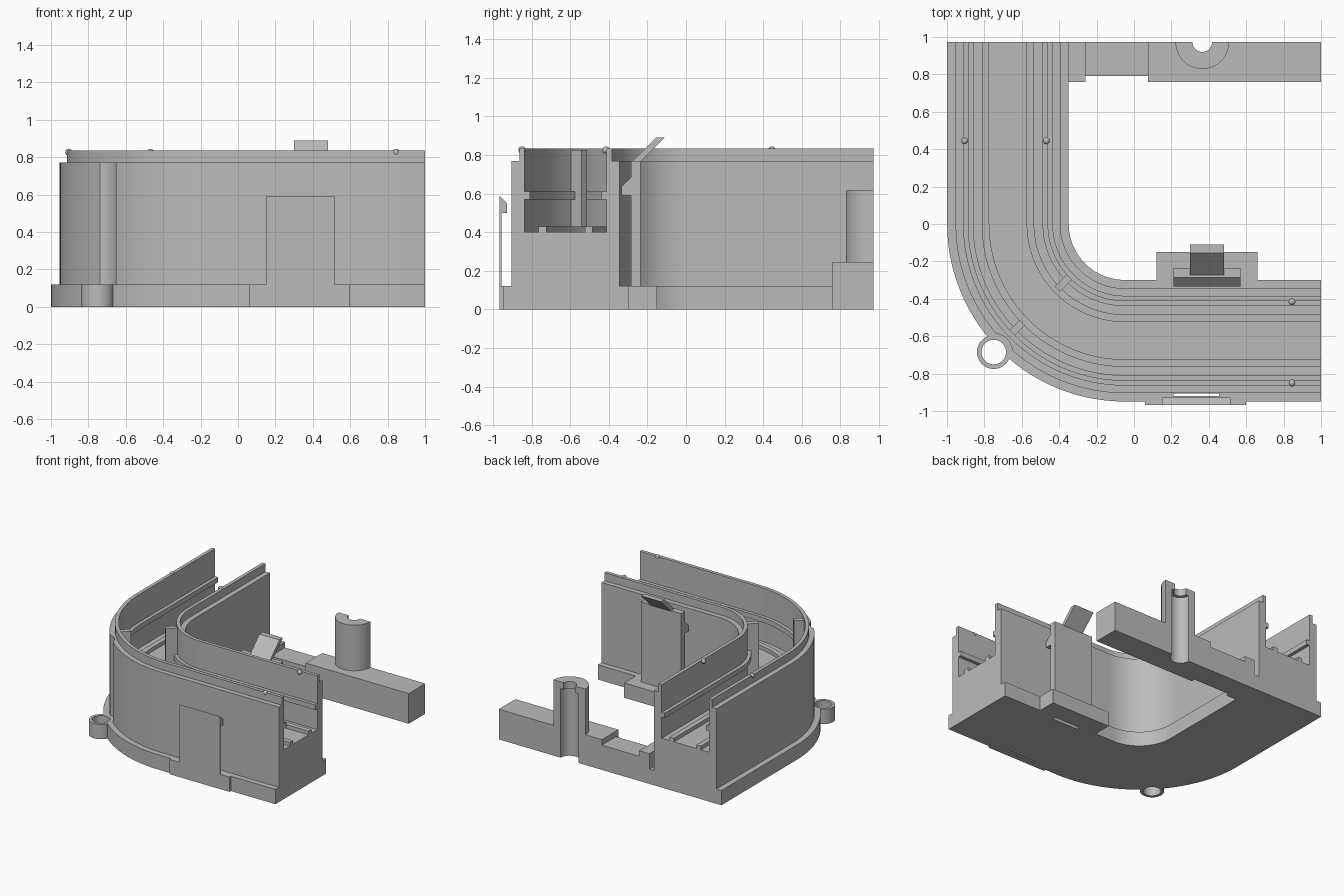
import bpy, bmesh, math
from mathutils import Vector

if "Cube" in bpy.data.objects:
    bpy.data.objects.remove(bpy.data.objects["Cube"])

grey = bpy.data.materials.new("light_grey")
grey.diffuse_color = (0.5, 0.5, 0.5, 1)
grey.use_nodes = True
grey.node_tree.nodes["Principled BSDF"].inputs["Base Color"].default_value = grey.diffuse_color


def finish(name, bm):
    bmesh.ops.recalc_face_normals(bm, faces=bm.faces)
    me = bpy.data.meshes.new(name)
    bm.to_mesh(me)
    bm.free()
    ob = bpy.data.objects.new(name, me)
    me.materials.append(grey)
    bpy.context.collection.objects.link(ob)
    return ob


def loft(name, rings):
    """Closed rings joined in order, capped at both ends."""
    bm = bmesh.new()
    loops = [[bm.verts.new(p) for p in ring] for ring in rings]
    n = len(loops[0])
    for a, b in zip(loops, loops[1:]):
        for i in range(n):
            j = (i + 1) % n
            bm.faces.new((a[i], a[j], b[j], b[i]))
    bm.faces.new(loops[0])
    bm.faces.new(loops[-1])
    return finish(name, bm)


def prism_z(name, pts, lo, hi):
    return loft(name, [[(x, y, z) for x, y in pts] for z in (lo, hi)])


def prism_x(name, pts, lo, hi):
    return loft(name, [[(x, y, z) for y, z in pts] for x in (lo, hi)])


def box(name, x0, x1, y0, y1, z0, z1):
    return prism_z(name, [(x0, y0), (x1, y0), (x1, y1), (x0, y1)], z0, z1)


def arc(cx, cy, r, a0, a1, n):
    return [(cx + r * math.cos(math.radians(a0 + (a1 - a0) * i / n)),
             cy + r * math.sin(math.radians(a0 + (a1 - a0) * i / n))) for i in range(n + 1)]


def cut(ob, cutter):
    m = ob.modifiers.new("cut", 'BOOLEAN')
    m.operation = 'DIFFERENCE'
    m.solver = 'EXACT'
    m.object = cutter
    bpy.context.view_layer.objects.active = ob
    bpy.ops.object.modifier_apply(modifier=m.name)
    bpy.data.objects.remove(cutter)


# Curved channel: half section (offset from centre line, height), mirrored and swept
BACK, RIGHT = 0.972, 1.0
CX, MID = -0.05, 0.624
half = [(0.325, 0), (0.325, 0.12), (0.28, 0.12), (0.28, 0.77), (0.24, 0.77),
        (0.24, 0.835), (0.212, 0.835), (0.212, 0.61), (0.185, 0.61), (0.185, 0.57),
        (0.212, 0.57), (0.212, 0.40), (0.14, 0.40), (0.14, 0.43), (0.10, 0.43), (0.10, 0.40)]
section = half + [(-d, z) for d, z in reversed(half)]
stations = [((CX, BACK), 180)]
stations += [((CX, 0), 180 + 90 * i / 28) for i in range(29)]
stations += [((RIGHT, 0), 270)]
rings = []
for (ox, oy), deg in stations:
    c, s = math.cos(math.radians(deg)), math.sin(math.radians(deg))
    rings.append([(ox + (MID + d) * c, oy + (MID + d) * s, z) for d, z in section])
channel = loft("channel", rings)

# Screw access groove and the two latch slots
SX, SY = -0.75, -0.685
cut(channel, prism_z("groove_cutter", arc(SX, SY, 0.10, 0, 345, 23), 0.12, 0.9))
cut(channel, prism_z("hole_cutter", arc(SX, SY, 0.066, 0, 345, 23), -0.1, 0.2))
cut(channel, box("front_slot_cutter", 0.21, 0.455, -0.92, -0.906, -0.1, 0.2))
cut(channel, box("inner_slot_cutter", 0.27, 0.51, -0.335, -0.305, -0.1, 0.2))

# Screw ring on the corner
ring = prism_z("screw_ring", arc(SX, SY, 0.09, 0, 348.75, 31), 0, 0.12)
cut(ring, prism_z("ring_cutter", arc(SX, SY, 0.066, 0, 345, 23), -0.1, 0.2))

# Corner ribs inside the channel
for name, r0, r1 in (("outer_corner_rib", 0.76, 0.84), ("inner_corner_rib", 0.41, 0.50)):
    a = math.radians(224)
    u, v = Vector((math.cos(a), math.sin(a))), Vector((-math.sin(a), math.cos(a)))
    o = Vector((CX, 0))
    pts = [o + u * r + v * t for r, t in ((r0, -.02), (r1, -.02), (r1, .02), (r0, .02))]
    prism_z(name, [tuple(p) for p in pts], 0.40, 0.825)

# Front latch: pad, thin tongue and hook
box("front_latch_pad", 0.06, 0.60, -0.967, -0.945, 0, 0.12)
prism_x("front_latch", [(-0.967, 0.12), (-0.967, 0.59), (-0.927, 0.55), (-0.927, 0.50),
                        (-0.957, 0.50), (-0.957, 0.12)], 0.15, 0.515)

# Inner latch: pad, hooked post and release flap
box("inner_latch_pad", 0.12, 0.66, -0.30, -0.15, 0, 0.12)
prism_x("inner_latch", [(-0.285, 0.12), (-0.285, 0.59), (-0.335, 0.59), (-0.335, 0.635),
                        (-0.285, 0.685), (-0.285, 0.77), (-0.235, 0.77), (-0.235, 0.12)],
        0.21, 0.57)
prism_x("release_flap", [(-0.275, 0.769), (-0.155, 0.89), (-0.11, 0.89), (-0.235, 0.765)],
        0.30, 0.48)

# Back bar with a half round groove, low link and end block
PX = 0.365
prism_z("back_bar", [(0.075, 0.76), (1, 0.76), (1, BACK)]
        + arc(PX, BACK, 0.08, 0, -180, 16) + [(0.075, BACK)], 0, 0.245)
box("bar_link", -0.26, 0.075, 0.79, BACK, 0, 0.20)
box("bar_end_block", -0.352, -0.26, 0.76, BACK, 0, 0.245)

# Half round screw post with a narrower collar at the top
for name, r, z0, z1 in (("screw_post", 0.08, 0.245, 0.56), ("screw_post_collar", 0.052, 0.56, 0.615)):
    prism_z(name, arc(PX, BACK, 0.143, 180, 360, 24) + arc(PX, BACK, r, 0, -180, 16), z0, z1)

# Small snap bumps on the wall tops
for i, (x, y) in enumerate(((-0.905, 0.445), (-0.468, 0.445), (0.845, -0.415), (0.845, -0.85))):
    bm = bmesh.new()
    bmesh.ops.create_uvsphere(bm, u_segments=16, v_segments=8, radius=0.019)
    bmesh.ops.translate(bm, verts=bm.verts, vec=(x, y, 0.826))
    finish("snap_bump_%d" % (i + 1), bm)

# Smooth the curved faces, keep edges crisp
bpy.ops.object.select_all(action='SELECT')
bpy.context.view_layer.objects.active = channel
bpy.ops.object.shade_smooth_by_angle(angle=math.radians(30))
